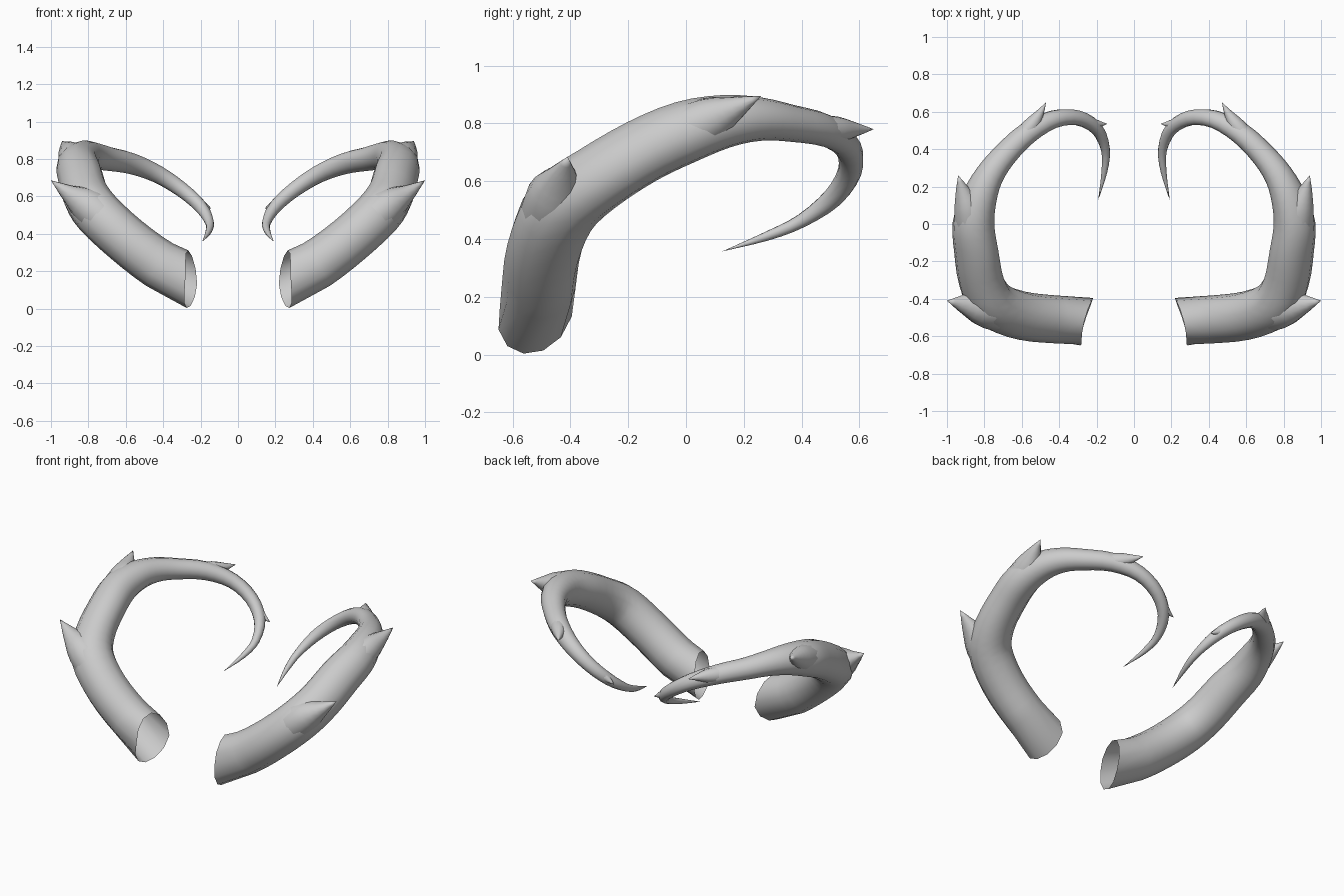
import bpy, bmesh, math
from mathutils import Vector

cube = bpy.data.objects.get("Cube")
if cube:
    bpy.data.objects.remove(cube, do_unlink=True)

grey = bpy.data.materials.new("horn grey")
grey.use_nodes = True
grey.diffuse_color = (0.6, 0.6, 0.6, 1)
grey.node_tree.nodes["Principled BSDF"].inputs["Base Color"].default_value = (0.6, 0.6, 0.6, 1)


def smooth_path(points, steps):
    """Catmull-Rom samples through (x, y, z, width, height) points."""
    pts = [Vector(p) for p in points]
    pts = [2 * pts[0] - pts[1]] + pts + [2 * pts[-1] - pts[-2]]
    out = []
    for a, b, c, d in zip(pts, pts[1:], pts[2:], pts[3:]):
        for i in range(steps):
            t = i / steps
            out.append(0.5 * (2 * b + (c - a) * t + (2 * a - 5 * b + 4 * c - d) * t ** 2
                              + (3 * b - a - 3 * c + d) * t ** 3))
    return out + [pts[-2]]


def sweep(name, points, steps=3, sides=12, cut_base=False):
    """Tapered oval tube along a path, open at the start, pointed at the end, mirrored."""
    path = smooth_path(points, steps)
    centres = [Vector(p[:3]) for p in path]
    bm = bmesh.new()
    rings = []
    side = Vector((0, 1, 0))
    for i, p in enumerate(path[:-1]):
        if cut_base and 0 < i < steps:
            continue  # one straight stretch behind the slanted cut
        tangent = (centres[i + 1] - centres[max(i - 1, 0)]).normalized()
        side = (side - tangent * side.dot(tangent)).normalized()
        up = tangent.cross(side)
        ring = []
        for k in range(sides):
            a = math.tau * k / sides
            co = centres[i] + side * math.cos(a) * p[3] + up * math.sin(a) * p[4]
            if cut_base and i == 0:
                # upright, slightly turned cut, its lowest corner towards the front
                co.y += 0.04 * min(math.sin(a), 0)
                plane_x = 0.25 - 0.25 * (co.y + 0.52) + 0.015 * math.sin(a) ** 2
                co += tangent * ((plane_x - co.x) / tangent.x)
            ring.append(bm.verts.new(co))
        rings.append(ring)
    for r, s in zip(rings, rings[1:]):
        for k in range(sides):
            n = (k + 1) % sides
            bm.faces.new((r[k], r[n], s[n], s[k]))
    tip = bm.verts.new(centres[-1])
    for k in range(sides):
        bm.faces.new((rings[-1][k], rings[-1][(k + 1) % sides], tip))
    bmesh.ops.recalc_face_normals(bm, faces=bm.faces)
    mesh = bpy.data.meshes.new(name)
    bm.to_mesh(mesh)
    bm.free()
    mesh.materials.append(grey)
    mesh.shade_smooth()
    obj = bpy.data.objects.new(name, mesh)
    bpy.context.collection.objects.link(obj)
    mirror = obj.modifiers.new("mirror", 'MIRROR')
    mirror.use_mirror_merge = False


# Main curling horns
sweep("horns", [
    (0.25, -0.52, 0.147, 0.126, 0.14), (0.42, -0.51, 0.235, 0.128, 0.134),
    (0.6, -0.49, 0.37, 0.13, 0.13), (0.75, -0.43, 0.51, 0.13, 0.13),
    (0.815, -0.31, 0.607, 0.115, 0.127), (0.843, -0.15, 0.705, 0.109, 0.124),
    (0.858, 0, 0.771, 0.107, 0.114), (0.827, 0.14, 0.808, 0.09, 0.096),
    (0.773, 0.26, 0.815, 0.074, 0.078), (0.69, 0.37, 0.8, 0.063, 0.067),
    (0.57, 0.485, 0.775, 0.056, 0.06), (0.43, 0.56, 0.718, 0.046, 0.05),
    (0.3, 0.567, 0.635, 0.04, 0.042), (0.2, 0.51, 0.545, 0.035, 0.036),
    (0.153, 0.4, 0.463, 0.024, 0.024), (0.158, 0.28, 0.41, 0.016, 0.016),
    (0.192, 0.125, 0.357, 0, 0)], cut_base=True)

# Spikes that continue each stretch past the bend
sweep("lower_spikes", [(0.62, -0.485, 0.395, 0.11, 0.11), (0.79, -0.45, 0.54, 0.108, 0.102),
                       (0.9, -0.43, 0.613, 0.058, 0.05), (1.0, -0.41, 0.685, 0, 0)])
sweep("upper_spikes", [(0.86, -0.08, 0.742, 0.095, 0.095), (0.886, 0.08, 0.812, 0.08, 0.078),
                       (0.914, 0.17, 0.853, 0.043, 0.043), (0.94, 0.26, 0.895, 0, 0)])
sweep("rear_spikes", [(0.62, 0.44, 0.78, 0.05, 0.05), (0.55, 0.525, 0.778, 0.044, 0.046),
                      (0.505, 0.59, 0.779, 0.023, 0.024), (0.47, 0.65, 0.78, 0, 0)])
sweep("inner_spikes", [(0.26, 0.55, 0.6, 0.032, 0.032), (0.205, 0.535, 0.565, 0.025, 0.025),
                       (0.142, 0.535, 0.535, 0, 0)])
